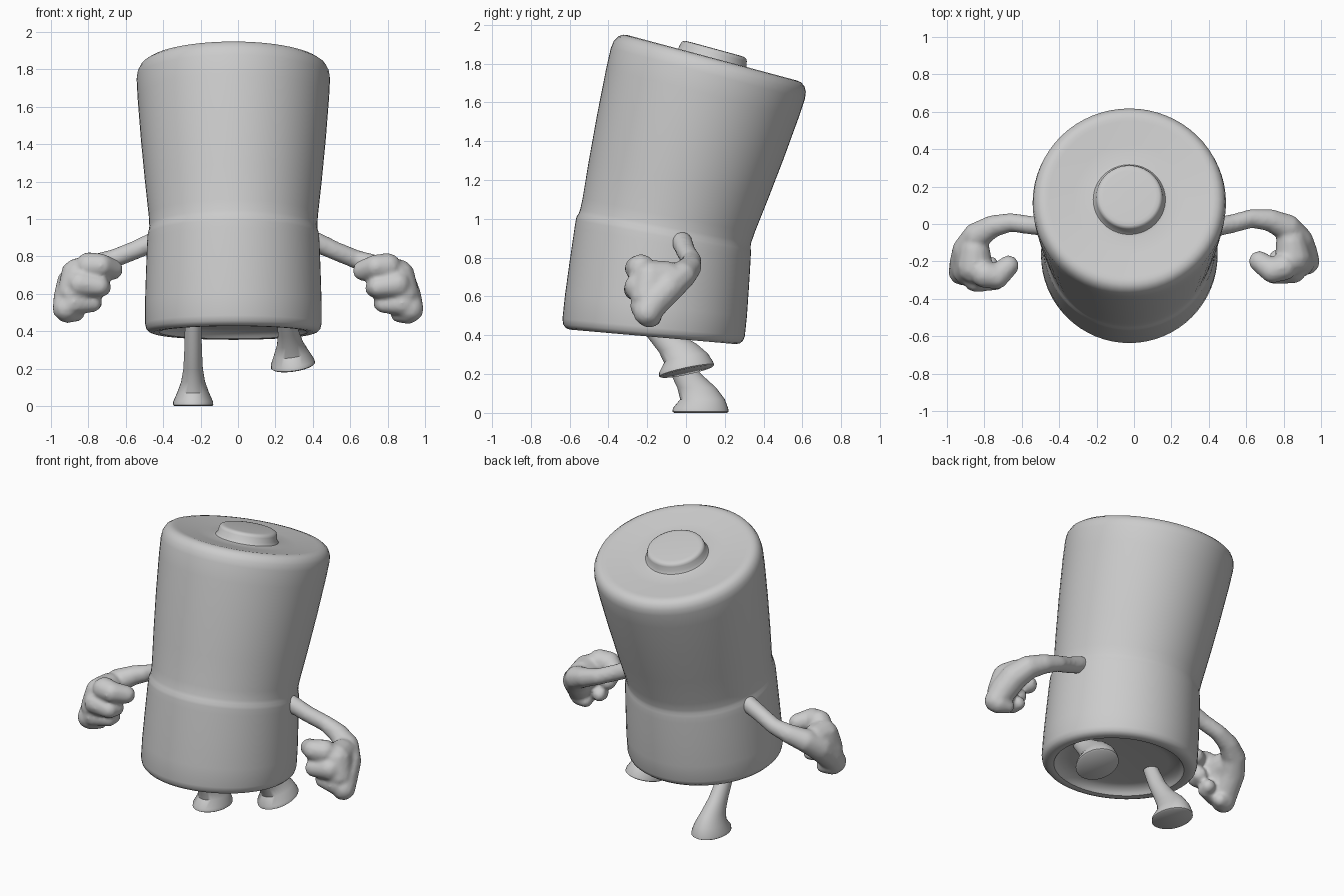
import bpy, bmesh
from math import radians, sin, cos, pi
from mathutils import Vector, Matrix

if "Cube" in bpy.data.objects:
    bpy.data.objects.remove(bpy.data.objects["Cube"])


def finish(name, bm, angle=None):
    bmesh.ops.recalc_face_normals(bm, faces=bm.faces)
    me = bpy.data.meshes.new(name)
    bm.to_mesh(me)
    bm.free()
    ob = bpy.data.objects.new(name, me)
    bpy.context.collection.objects.link(ob)
    if angle:
        bpy.ops.object.select_all(action='DESELECT')
        ob.select_set(True)
        bpy.context.view_layer.objects.active = ob
        bpy.ops.object.shade_smooth_by_angle(angle=radians(angle))
    return ob


def loft(name, rings, n=64, angle=40):
    """Rings of (centre, radius x, radius y, backward tilt in degrees), capped at both ends."""
    bm = bmesh.new()
    loops = []
    for c, rx, ry, tilt in rings:
        rot = Matrix.Rotation(radians(-tilt), 3, 'X')
        loops.append([bm.verts.new(Vector(c) + rot @ Vector((rx * cos(2 * pi * i / n), ry * sin(2 * pi * i / n), 0)))
                      for i in range(n)])
    for a, b in zip(loops, loops[1:]):
        for i in range(n):
            j = (i + 1) % n
            bm.faces.new((a[i], a[j], b[j], b[i]))
    bm.faces.new(loops[0])
    bm.faces.new(loops[-1])
    return finish(name, bm, angle)


# Body: radius profile carried along a leaning, bent spine
spine = [(-0.172, 0.392, 5.0), (-0.115, 0.925, 10.8), (0.135, 1.83, 15.0)]


def body_ring(t, r):
    k = 0 if t < 1 else 1
    f = t - k
    y, z, tilt = (a + (b - a) * f for a, b in zip(spine[k], spine[k + 1]))
    return (-0.025, y, z), r, r, tilt


profile = [(0.09, 0.02), (0.09, 0.30), (0.075, 0.36), (0.03, 0.385), (0.005, 0.395), (0, 0.41), (0, 0.43),
           (0.012, 0.45), (0.04, 0.465), (0.09, 0.472), (0.3, 0.472), (0.6, 0.467), (0.9, 0.461),
           (0.97, 0.459), (1.0, 0.457), (1.02, 0.451), (1.04, 0.449), (1.1, 0.452), (1.3, 0.472), (1.55, 0.494),
           (1.8, 0.512), (1.91, 0.517), (1.95, 0.512), (1.98, 0.497), (1.996, 0.475), (2.0, 0.45), (1.998, 0.43),
           (1.985, 0.30), (1.978, 0.21), (1.982, 0.193), (2.0, 0.182), (2.03, 0.177), (2.043, 0.172),
           (2.05, 0.16), (2.052, 0.14), (2.052, 0.02)]
loft("battery_body", [body_ring(t, r) for t, r in profile])

# Legs: slim tops flaring into flat bell-shaped feet (y shift, z, radius x, radius y)
leg = [(0, 0, 0.10, 0.135), (0, 0.006, 0.108, 0.145), (0, 0.025, 0.106, 0.142), (0.01, 0.07, 0.086, 0.115),
       (-0.02, 0.13, 0.064, 0.10), (-0.075, 0.20, 0.052, 0.078), (-0.14, 0.30, 0.047, 0.06),
       (-0.20, 0.43, 0.044, 0.05)]


def make_leg(name, rows, loc, rot, sx):
    ob = loft(name, [((0, y, z), rx, ry, 0) for y, z, rx, ry in rows], 32)
    ob.location = loc
    ob.rotation_euler = [radians(a) for a in rot]
    ob.scale.x = sx


make_leg("standing_leg", leg, (-0.24, 0.075, 0), (0, 0, 0), 1)
make_leg("lifted_leg", leg[:7], (0.295, 0.005, 0.212), (12, -8, 0), 1.1)

# Arms: tapered limbs (x, y, z, radius) fused into one skin
limbs = [
    # arm, wrist and back of hand
    [(0.41, -0.02, 0.88, 0.056), (0.52, 0.0, 0.83, 0.052), (0.63, 0.03, 0.785, 0.052), (0.73, 0.02, 0.75, 0.062),
     (0.82, -0.02, 0.71, 0.075), (0.875, -0.09, 0.65, 0.085), (0.90, -0.16, 0.58, 0.085), (0.92, -0.20, 0.52, 0.075)],
    # palm and upper knuckle
    [(0.84, -0.10, 0.70, 0.085), (0.85, -0.18, 0.69, 0.10), (0.88, -0.20, 0.60, 0.09)],
    # curled fingers
    [(0.80, -0.23, 0.745, 0.075), (0.74, -0.25, 0.745, 0.068), (0.67, -0.20, 0.725, 0.058)],
    [(0.85, -0.245, 0.65, 0.075), (0.75, -0.265, 0.635, 0.058), (0.73, -0.22, 0.63, 0.052)],
    [(0.88, -0.22, 0.55, 0.07), (0.78, -0.215, 0.545, 0.05), (0.765, -0.18, 0.55, 0.045)],
    [(0.91, -0.19, 0.505, 0.068), (0.86, -0.17, 0.49, 0.045)],
]


def make_arm(name, matrix):
    bm = bmesh.new()
    for pts in limbs:
        for a, b in zip(pts, pts[1:]):
            a, b = Vector(a), Vector(b)
            steps = max(2, int((b - a).length / 0.02))
            for i in range(steps + 1):
                p = a.lerp(b, i / steps)
                bmesh.ops.create_icosphere(bm, subdivisions=2, radius=p[3],
                                           matrix=Matrix.Translation(matrix @ p.xyz))
    ob = finish(name, bm)
    rm = ob.modifiers.new("Fuse", 'REMESH')
    rm.mode = 'VOXEL'
    rm.voxel_size = 0.012
    rm.use_smooth_shade = True
    sm = ob.modifiers.new("Soften", 'SMOOTH')
    sm.factor = 0.5
    sm.iterations = 6


make_arm("right_side_arm", Matrix.Identity(4))
root = Vector((-0.46, -0.02, 0))
make_arm("left_side_arm", Matrix.Translation(root + Vector((-0.025, 0, 0.005))) @ Matrix.Rotation(radians(7), 4, 'Z')
         @ Matrix.Translation(-root) @ Matrix.Scale(-1, 4, (1, 0, 0)))
